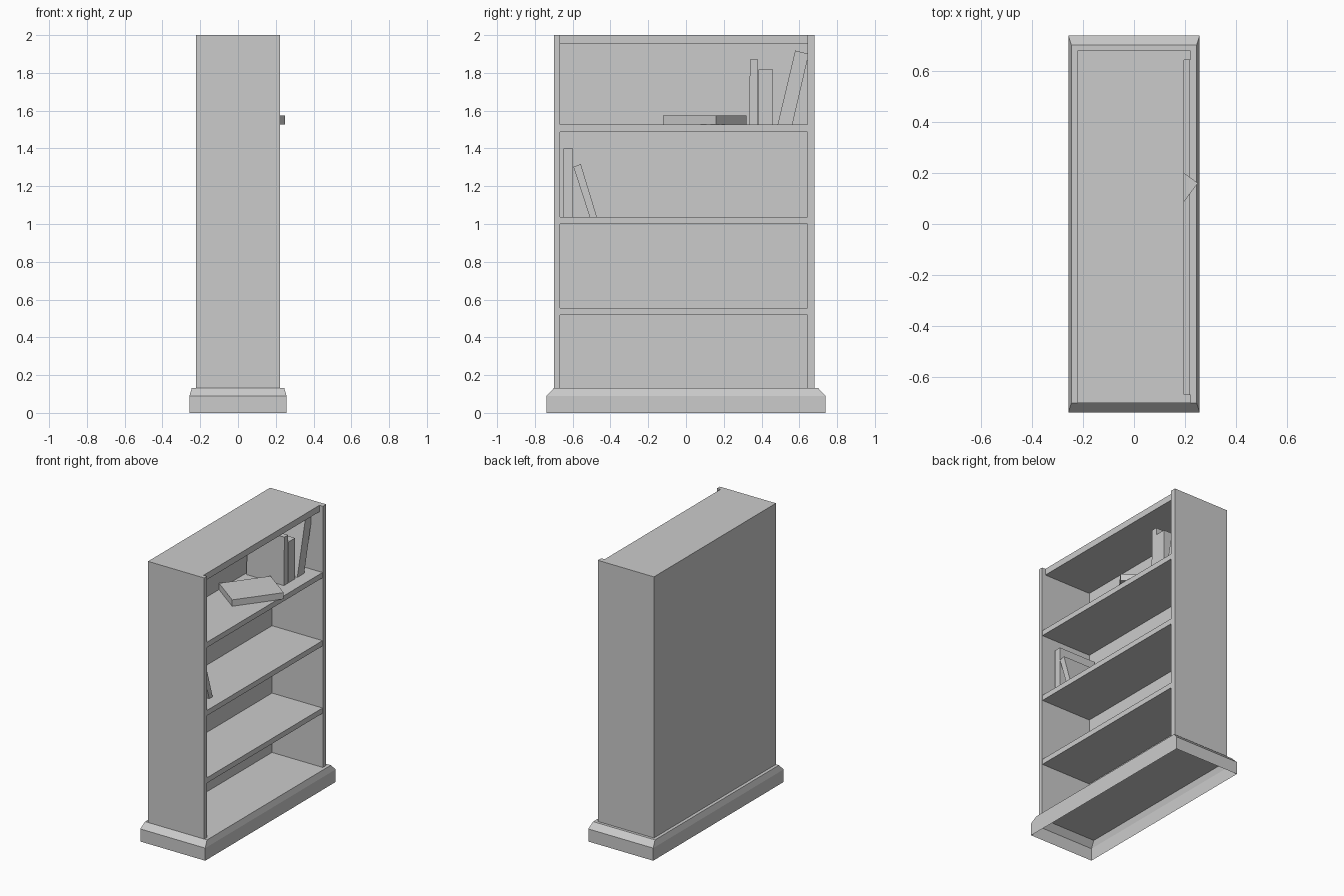
import bpy, bmesh

if "Cube" in bpy.data.objects:
    bpy.data.objects.remove(bpy.data.objects["Cube"])


def make(name, verts, faces):
    me = bpy.data.meshes.new(name)
    bm = bmesh.new()
    vs = [bm.verts.new(v) for v in verts]
    for f in faces:
        bm.faces.new([vs[i] for i in f])
    bmesh.ops.recalc_face_normals(bm, faces=bm.faces)
    bm.to_mesh(me)
    bm.free()
    ob = bpy.data.objects.new(name, me)
    bpy.context.collection.objects.link(ob)
    return ob


def prism(name, low, high):
    """Closed solid between two matching loops of points."""
    n = len(low)
    faces = [(i, (i + 1) % n, (i + 1) % n + n, i + n) for i in range(n)]
    faces += [tuple(range(n)), tuple(range(n, 2 * n))]
    return make(name, list(low) + list(high), faces)


def rect(x0, x1, y0, y1, z):
    return [(x0, y0, z), (x1, y0, z), (x1, y1, z), (x0, y1, z)]


def box(name, x0, x1, y0, y1, z0, z1):
    return prism(name, rect(x0, x1, y0, y1, z0), rect(x0, x1, y0, y1, z1))


BACK, FRONT = -0.222, 0.222
INNER = -0.18            # inside face of the back panel
LEFT, RIGHT = -0.70, 0.68
IN_L, IN_R = -0.668, 0.642

# Plinth: hollow shell, open underneath, with a sloped upper edge
rings = (rect(-0.257, 0.257, -0.738, 0.738, 0)
         + rect(-0.257, 0.257, -0.738, 0.738, 0.09)
         + rect(-0.245, 0.245, -0.70, 0.70, 0.131))
walls = [(r + i, r + (i + 1) % 4, r + (i + 1) % 4 + 4, r + i + 4)
         for r in (0, 4) for i in range(4)]
make("plinth", rings, walls + [(8, 9, 10, 11)])

# Case
box("side_panel_left", BACK, FRONT, LEFT, IN_L, 0.131, 2.0)
box("side_panel_right", BACK, FRONT, IN_R, RIGHT, 0.131, 2.0)
box("back_panel", BACK, INNER, IN_L, IN_R, 0.131, 2.0)
box("top_board", INNER, 0.195, IN_L, IN_R, 1.954, 2.0)
for i, top in enumerate((0.518, 1.0, 1.488)):
    box(f"shelf_{i + 1}", INNER, 0.22, IN_L, IN_R, top, top + 0.038)

# Standing and leaning books: side outlines (y, z) extruded in depth
books = [
    [(0.333, 1.526), (0.381, 1.526), (0.381, 1.87), (0.339, 1.87)],
    [(0.383, 1.526), (0.46, 1.526), (0.46, 1.818), (0.383, 1.818)],
    [(0.485, 1.526), (0.563, 1.526), (0.65, 1.90), (0.578, 1.918)],
    [(-0.649, 1.038), (-0.597, 1.038), (-0.597, 1.40), (-0.649, 1.40)],
    [(-0.51, 1.038), (-0.472, 1.038), (-0.557, 1.317), (-0.596, 1.303)],
]
for i, outline in enumerate(books):
    prism(f"book_{i + 1}",
          [(-0.165, y, z) for y, z in outline],
          [(0.13, y, z) for y, z in outline])

# Book lying flat, turned so that one corner sticks out past the shelf
u, v = (-0.216, 0.16), (-0.21, -0.283)
cx, cy = 0.25, 0.16
flat = [(cx, cy), (cx + u[0], cy + u[1]),
        (cx + u[0] + v[0], cy + u[1] + v[1]), (cx + v[0], cy + v[1])]
prism("book_lying", [(x, y, 1.528) for x, y in flat],
      [(x, y, 1.574) for x, y in flat])
